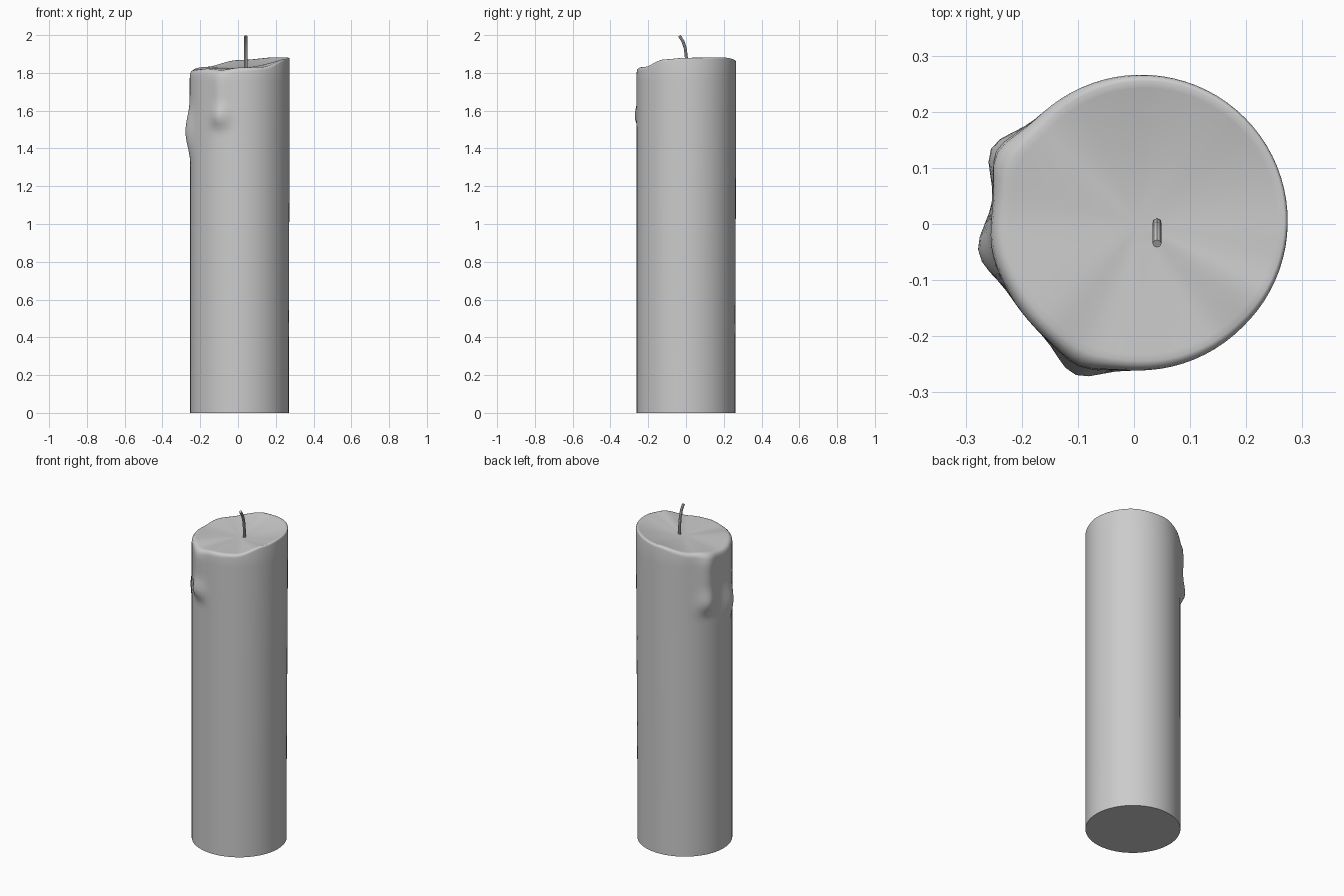
import bpy, bmesh, math

if "Cube" in bpy.data.objects:
    bpy.data.objects.remove(bpy.data.objects["Cube"])

SEG = 80
CX = 0.008          # body axis offset
R = 0.261           # body radius
WICK_Z = 1.825      # bottom of the melted dish


def lerp_table(table, x):
    """Smooth interpolation through (x, value) pairs."""
    if x <= table[0][0]:
        return table[0][1]
    for (x0, v0), (x1, v1) in zip(table, table[1:]):
        if x <= x1:
            t = (x - x0) / (x1 - x0)
            return v0 + (v1 - v0) * t * t * (3 - 2 * t)
    return table[-1][1]


# Rim height by angle in degrees
RIM = [(0, 1.88), (45, 1.882), (90, 1.868), (135, 1.832), (180, 1.815),
       (225, 1.822), (247, 1.815), (270, 1.828), (300, 1.832),
       (335, 1.872), (360, 1.88)]

# Wax drips: angle, angular width, (height, bulge) profile
DRIPS = [
    (153, 7.5, [(1.43, 0), (1.53, 0.034), (1.63, 0.022), (1.78, 0.024), (1.84, 0.008)]),
    (190, 8.0, [(1.31, 0), (1.49, 0.029), (1.66, 0.005), (1.8, 0.004)]),
    (247, 7.5, [(1.48, 0), (1.57, 0.031), (1.66, 0.014), (1.77, 0.014), (1.83, 0.004)]),
]


def radius(deg, z):
    r = R
    # slight flare toward the right and back of the top
    r += 0.007 * max(0, math.cos(math.radians(deg - 45))) * min(1, max(0, (z - 0.4) / 1.3))
    for angle, width, profile in DRIPS:
        d = (deg - angle) / width
        r += lerp_table(profile, z) * math.exp(-0.5 * d * d)
    return r


def make_body():
    bm = bmesh.new()
    angles = [360 * i / SEG for i in range(SEG)]

    def ring(fn):
        verts = []
        for deg in angles:
            r, z = fn(deg)
            a = math.radians(deg)
            verts.append(bm.verts.new((CX + r * math.cos(a), r * math.sin(a), z)))
        return verts

    def round_size(deg):
        return 0.02 - 0.012 * math.cos(math.radians(deg - 20))

    def rounded(deg, t):
        rr = round_size(deg)
        z = lerp_table(RIM, deg) - rr * (1 - math.sin(t))
        return radius(deg, z) - 0.7 * rr * (1 - math.cos(t)), z

    def dish(deg, s):
        r, z = rounded(deg, math.pi / 2)
        return r * s, WICK_Z + (z - WICK_Z) * s ** 1.6

    # wall, rounded rim, then melted dish
    levels = [0, 0.4, 0.8, 1.2] + [1.28 + 0.025 * i for i in range(20)]
    rings = [ring(lambda d, z=z: (radius(d, z), z)) for z in levels]
    rings += [ring(lambda d, t=t: rounded(d, t * math.pi / 2)) for t in (0, 0.33, 0.67, 1)]
    rings += [ring(lambda d, s=s: dish(d, s)) for s in (0.95, 0.85, 0.7, 0.5, 0.25)]
    for a, b in zip(rings, rings[1:]):
        for i in range(SEG):
            j = (i + 1) % SEG
            bm.faces.new((a[i], a[j], b[j], b[i]))
    bm.faces.new(rings[0][::-1])
    centre = bm.verts.new((CX, 0, WICK_Z))
    for i in range(SEG):
        bm.faces.new((rings[-1][i], rings[-1][(i + 1) % SEG], centre))

    mesh = bpy.data.meshes.new("candle_body")
    bm.to_mesh(mesh)
    bm.free()
    obj = bpy.data.objects.new("candle_body", mesh)
    bpy.context.collection.objects.link(obj)
    return obj


def make_wick():
    path = [(0.041, 0.003, 1.80), (0.041, 0.002, 1.88), (0.041, -0.004, 1.93),
            (0.041, -0.016, 1.967), (0.041, -0.035, 1.996)]
    curve = bpy.data.curves.new("wick", 'CURVE')
    curve.dimensions = '3D'
    curve.bevel_depth = 0.008
    curve.bevel_resolution = 2
    curve.use_fill_caps = True
    spline = curve.splines.new('POLY')
    spline.points.add(len(path) - 1)
    for p, co in zip(spline.points, path):
        p.co = (*co, 1)
    obj = bpy.data.objects.new("wick", curve)
    bpy.context.collection.objects.link(obj)
    bpy.context.view_layer.objects.active = obj
    obj.select_set(True)
    bpy.ops.object.convert(target='MESH')
    return bpy.context.object


for part in (make_body(), make_wick()):
    bpy.ops.object.select_all(action='DESELECT')
    part.select_set(True)
    bpy.context.view_layer.objects.active = part
    bpy.ops.object.shade_smooth_by_angle(angle=math.radians(40))
